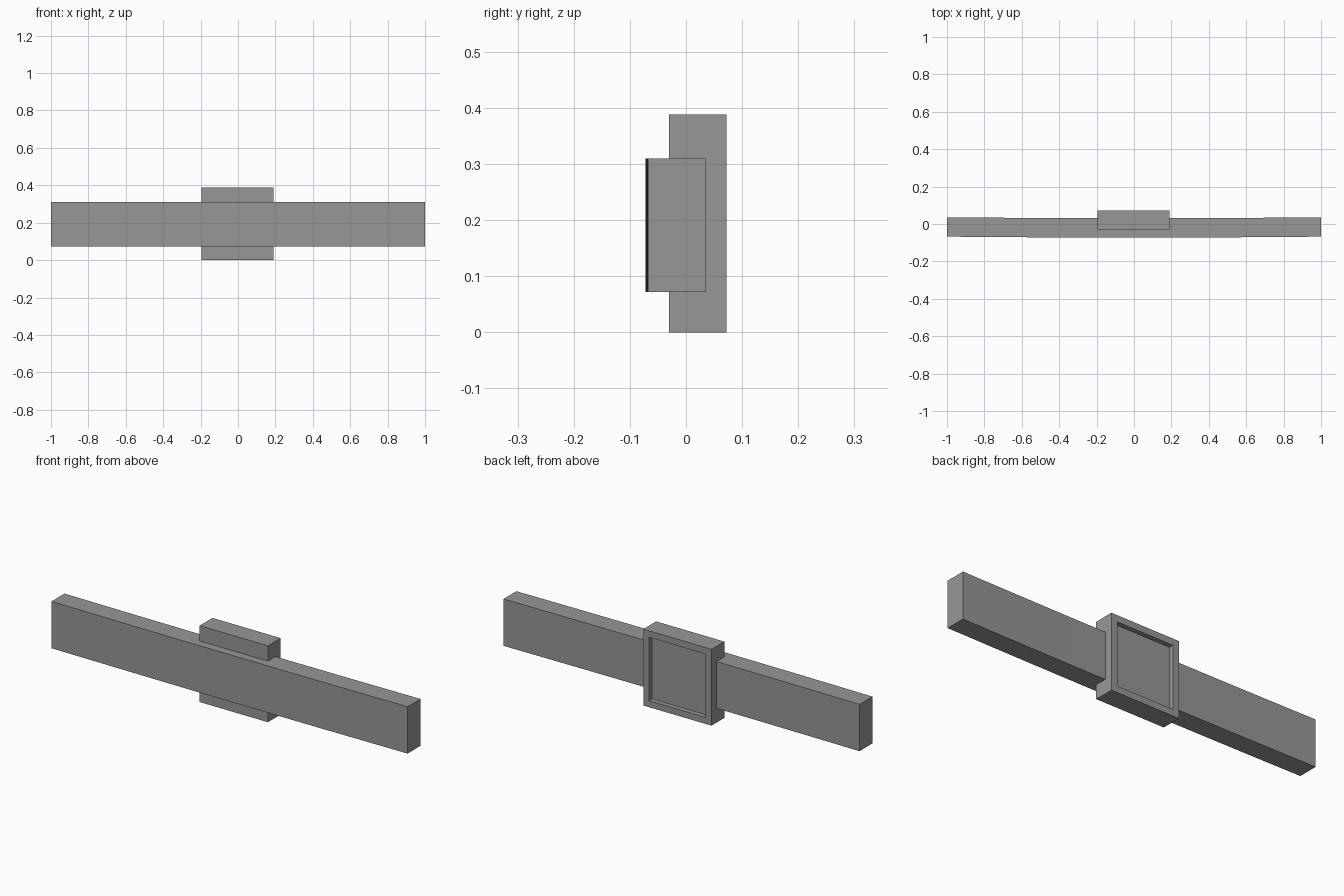
import bpy
import bmesh

cube = bpy.data.objects.get("Cube")
if cube:
    bpy.data.objects.remove(cube, do_unlink=True)

# Single flat grey
grey = bpy.data.materials.new("mid grey")
grey.use_nodes = True
colour = (0.31, 0.31, 0.31, 1.0)
grey.diffuse_color = colour
grey.node_tree.nodes["Principled BSDF"].inputs["Base Color"].default_value = colour


def make_object(name, bm):
    bmesh.ops.recalc_face_normals(bm, faces=bm.faces)
    mesh = bpy.data.meshes.new(name)
    bm.to_mesh(mesh)
    bm.free()
    mesh.materials.append(grey)
    obj = bpy.data.objects.new(name, mesh)
    bpy.context.collection.objects.link(obj)
    return obj


def box(x0, x1, y0, y1, z0, z1):
    bm = bmesh.new()
    bmesh.ops.create_cube(bm, size=1)
    for v in bm.verts:
        v.co = (x1 if v.co.x > 0 else x0,
                y1 if v.co.y > 0 else y0,
                z1 if v.co.z > 0 else z0)
    return bm


# Strap: long bar with a very slight bow towards the front
SEGMENTS = 16
bm = bmesh.new()
xs = [-1 + 2 * i / SEGMENTS for i in range(SEGMENTS + 1)]
outline = [(x, -0.0725 + 0.005 * x * x) for x in xs]
outline += [(x, 0.031 + 0.005 * x * x) for x in reversed(xs)]
face = bm.faces.new([bm.verts.new((x, y, 0.072)) for x, y in outline])
extruded = bmesh.ops.extrude_face_region(bm, geom=[face])
top_verts = [g for g in extruded["geom"] if isinstance(g, bmesh.types.BMVert)]
bmesh.ops.translate(bm, verts=top_verts, vec=(0, 0, 0.238))
make_object("strap", bm)

# Buckle: square block with a shallow rectangular recess in its back
bm = box(-0.194, 0.189, -0.03, 0.0725, 0.0, 0.388)
bm.normal_update()
back = max(bm.faces, key=lambda f: f.calc_center_median().y)
bmesh.ops.inset_region(bm, faces=[back], thickness=0.047)
extruded = bmesh.ops.extrude_face_region(bm, geom=[back])
floor_verts = [g for g in extruded["geom"] if isinstance(g, bmesh.types.BMVert)]
bmesh.ops.translate(bm, verts=floor_verts, vec=(0, -0.024, 0))
if back.is_valid:
    bmesh.ops.delete(bm, geom=[back], context="FACES_ONLY")
make_object("buckle", bm)
